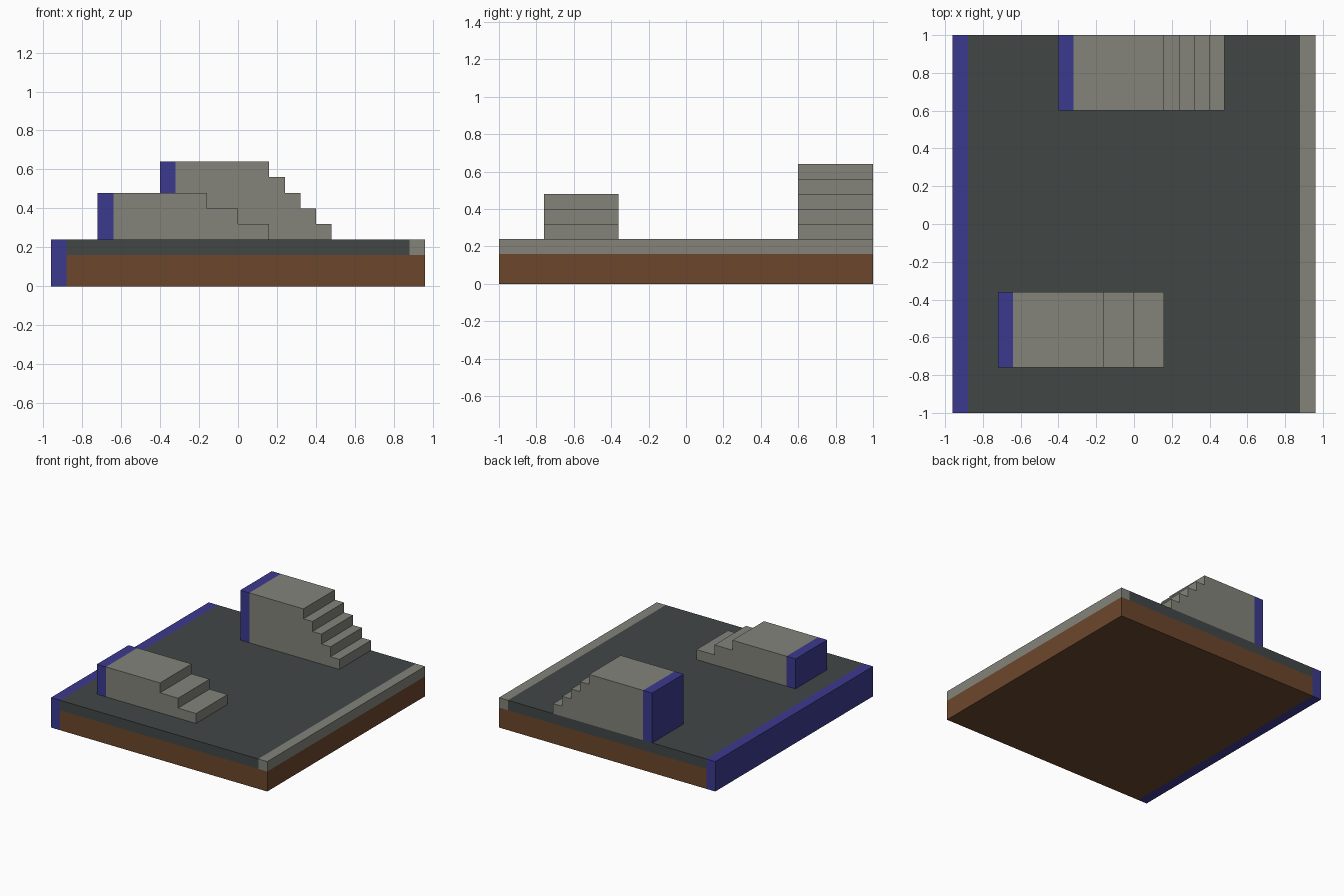
import bpy
import bmesh

U = 0.08  # block size shared by every part

cube = bpy.data.objects.get("Cube")
if cube:
    bpy.data.objects.remove(cube, do_unlink=True)


def material(name, srgb):
    """Flat colour given as 0-255 sRGB, stored as linear."""
    lin = [((c / 255 + 0.055) / 1.055) ** 2.4 for c in srgb]
    m = bpy.data.materials.new(name)
    m.use_nodes = True
    m.diffuse_color = (*lin, 1)
    m.node_tree.nodes["Principled BSDF"].inputs["Base Color"].default_value = (*lin, 1)
    return m


STONE = material("grey stone", (131, 131, 123))
BLUE = material("deep blue", (60, 58, 143))
SLATE = material("dark slate", (65, 71, 70))
EARTH = material("brown earth", (108, 71, 44))


def extrude_profile(name, profile, y0, y1, mat):
    """Sweep an x-z outline from y0 to y1."""
    bm = bmesh.new()
    face = bm.faces.new([bm.verts.new((x, y0, z)) for x, z in profile])
    swept = bmesh.ops.extrude_face_region(bm, geom=[face])["geom"]
    verts = [v for v in swept if isinstance(v, bmesh.types.BMVert)]
    bmesh.ops.translate(bm, vec=(0, y1 - y0, 0), verts=verts)
    bmesh.ops.recalc_face_normals(bm, faces=bm.faces)
    mesh = bpy.data.meshes.new(name)
    bm.to_mesh(mesh)
    bm.free()
    mesh.materials.append(mat)
    obj = bpy.data.objects.new(name, mesh)
    bpy.context.collection.objects.link(obj)


def box(name, x0, x1, y0, y1, z0, z1, mat):
    extrude_profile(name, [(x0, z0), (x1, z0), (x1, z1), (x0, z1)], y0, y1, mat)


def staircase(name, x0, y0, top_length, tread, steps):
    """Blue back wall plus a stone block stepping down towards +x."""
    base, depth = 3 * U, 5 * U
    x, z = x0 + U + top_length, base + steps * U
    box(name + "_back_wall", x0, x0 + U, y0, y0 + depth, base, z, BLUE)
    outline = [(x0 + U, base), (x0 + U, z), (x, z)]
    for _ in range(steps - 1):
        z -= U
        outline += [(x, z), (x + tread, z)]
        x += tread
    outline.append((x, base))
    extrude_profile(name + "_steps", outline, y0, y0 + depth, STONE)


# Ground slab
L, R = -0.96, 0.96
box("earth_base", L + U, R, -1, 1, 0, 2 * U, EARTH)
box("slate_floor", L + U, R - U, -1, 1, 2 * U, 3 * U, SLATE)
box("stone_edge", R - U, R, -1, 1, 2 * U, 3 * U, STONE)
box("blue_side_wall", L, L + U, -1, 1, 0, 3 * U, BLUE)

# Two stepped blocks
staircase("front_stairs", -0.72, -0.76, 6 * U, 2 * U, 3)
staircase("rear_stairs", -0.40, 0.60, 6 * U, U, 5)
